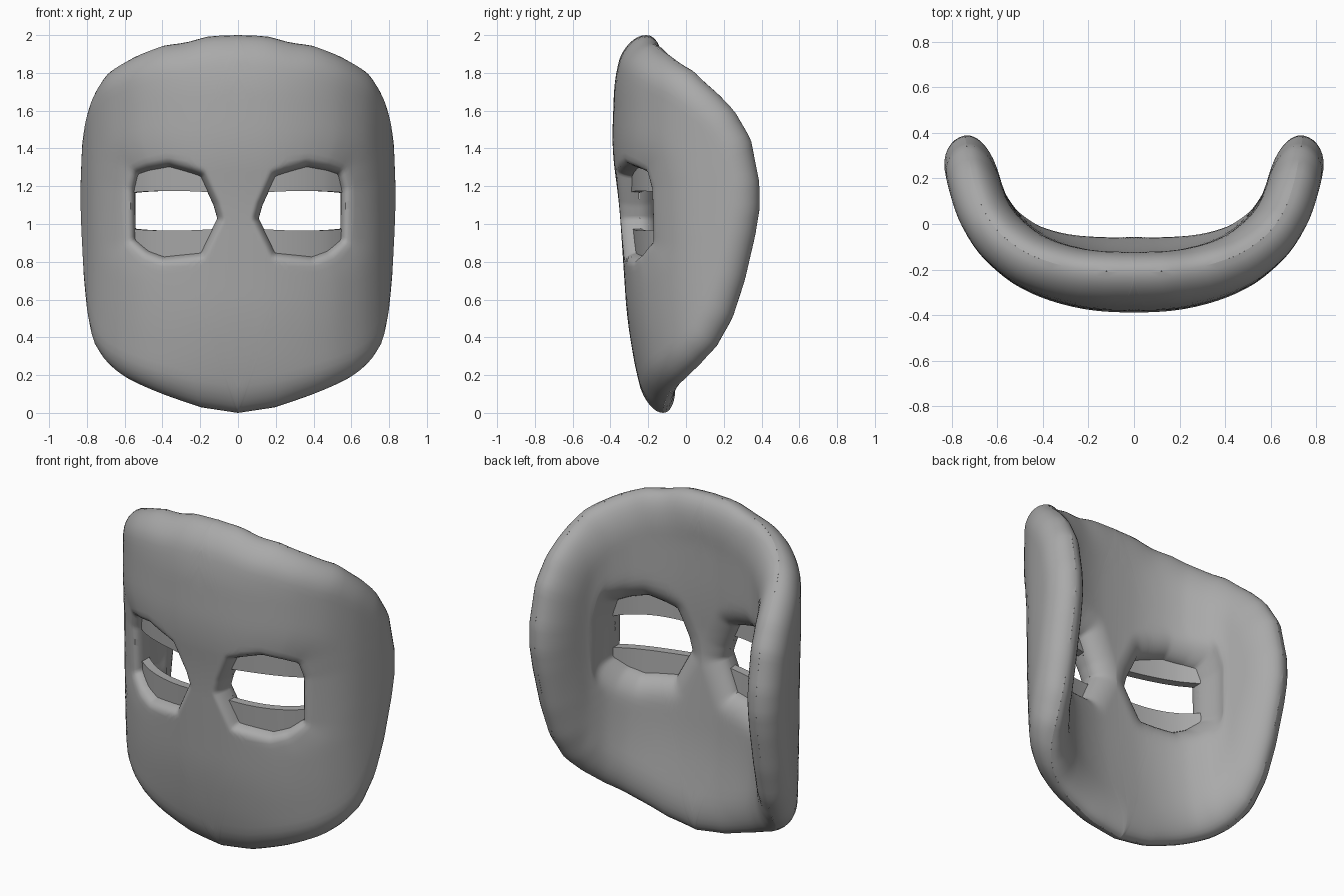
import bpy, bmesh, math
from mathutils import Vector
from mathutils.geometry import intersect_point_line

cube = bpy.data.objects.get("Cube")
if cube:
    bpy.data.objects.remove(cube)

grey = bpy.data.materials.new("matte_grey")
grey.use_nodes = True
colour = (0.4, 0.4, 0.4, 1)
grey.diffuse_color = colour
grey.node_tree.nodes["Principled BSDF"].inputs["Base Color"].default_value = colour

# Horizontal section of the shell's middle layer, one half
SECTION = [Vector(p) for p in ((0, -.265), (.2, -.255), (.4, -.2), (.53, -.12),
                               (.64, .0), (.695, .14), (.725, .28), (.745, .4))]
# Half outline and eye opening, unrolled: distance along the section, height
OUTLINE = [Vector(p) for p in (
    (0, 2), (.15, 1.995), (.28, 1.96), (.4, 1.945), (.56, 1.89), (.75, 1.81), (.9, 1.69),
    (.99, 1.6), (1.08, 1.45), (1.125, 1.22), (1.125, 1.08), (1.1, .94), (1.04, .7), (.97, .5),
    (.87, .34), (.75, .25), (.62, .18), (.41, .1), (.2, .03), (0, 0))]
EYE = [Vector(p) for p in (
    (.11, 1.03), (.13, 1.1), (.2, 1.25), (.26, 1.27), (.37, 1.3), (.49, 1.28), (.56, 1.26),
    (.585, 1.18), (.58, .92), (.49, .86), (.4, .83), (.2, .85), (.14, .97))]
SETBACK = ((0, .15), (.2, .1), (.5, .05), (.8, .03), (1.1, .01), (1.4, 0), (1.8, .01), (2, .06))
THICKNESS = ((0, .09), (.2, .1), (.5, .1), (1.1, .1), (1.4, .13), (1.8, .125), (2, .11))
# Rounding of the outer rim and of the eye rim, on the front and the back face
ROUNDING = {1: (.14, .045), -1: (.22, .13)}


def lerp_table(table, v):
    v = min(max(v, table[0][0]), table[-1][0])
    for (a, p), (b, q) in zip(table, table[1:]):
        if v <= b:
            return p + (q - p) * (v - a) / (b - a)


def smooth_table(table, v):
    return sum(lerp_table(table, v + i * .05) for i in range(-2, 3)) / 5


def along(s):
    """Point at a distance along the section."""
    d = abs(s)
    for i, (a, b) in enumerate(zip(SECTION, SECTION[1:])):
        step = (b - a).length
        if d <= step or i == len(SECTION) - 2:
            p = a.lerp(b, d / step)
            return Vector((math.copysign(p.x, s), p.y))
        d -= step


def middle(s):
    return sum((along(s + i * .04) for i in range(-2, 3)), Vector((0, 0))) / 5


def place(s, z, offset, turn=1):
    """Unrolled position plus offset: straight forward at turn 0, along the normal at 1."""
    p = middle(s)
    t = (middle(s + .03) - middle(s - .03)).normalized()
    out = Vector((0, -1)).lerp(Vector((t.y, -t.x)), turn).normalized() * offset
    back = smooth_table(SETBACK, z) * (1 - .8 * min(s / .85, 1) ** 2)
    return Vector((p.x + out.x, p.y + out.y + back, z))


def edge_distance(p, line):
    best = 9
    for a, b in zip(line, line[1:]):
        f = intersect_point_line(p, a, b)[1]
        best = min(best, (p - a.lerp(b, min(max(f, 0), 1))).length)
    return best


def ray_hit(origin, angle, line):
    d = Vector((math.cos(angle), math.sin(angle)))
    hits = []
    for a, b in zip(line, line[1:]):
        e, w = b - a, a - origin
        det = d.cross(e)
        if abs(det) > 1e-9:
            t, f = w.cross(e) / det, w.cross(d) / det
            if t > 0 and -1e-5 <= f <= 1 + 1e-5:
                hits.append(t)
    return origin + d * min(hits)


def round_off(dist, radius):
    r = min(dist / radius, 1)
    return math.sqrt(max(0, 1 - (1 - r) ** 2))


def finish(name, bm):
    bmesh.ops.remove_doubles(bm, verts=bm.verts, dist=.0001)
    bmesh.ops.recalc_face_normals(bm, faces=bm.faces)
    mesh = bpy.data.meshes.new(name)
    bm.to_mesh(mesh)
    bm.free()
    ob = bpy.data.objects.new(name, mesh)
    bpy.context.collection.objects.link(ob)
    mesh.materials.append(grey)
    mirror = ob.modifiers.new("mirror", "MIRROR")
    mirror.merge_threshold = .0001
    bpy.ops.object.select_all(action="DESELECT")
    ob.select_set(True)
    bpy.context.view_layer.objects.active = ob
    bpy.ops.object.shade_smooth_by_angle(angle=math.radians(50))


# Mask shell: rings lofted from the eye opening to the outline, front and back
centre = Vector((.36, 1.07))
closed_eye, closed_outline = EYE + EYE[:1], OUTLINE + OUTLINE[:1]
angles = [i * math.tau / 120 for i in range(120)]
# Extra rays where the rounded rim meets the centre line
for i in range(10):
    drop = .2 * (i / 9) ** 2
    angles += [math.atan2(z - centre.y, -centre.x) % math.tau for z in (2 - drop, drop)]
angles.sort()
RINGS = 22
bm = bmesh.new()
sheets = {1: [], -1: []}
for angle in angles:
    inner = ray_hit(centre, angle, closed_eye)
    outer = ray_hit(centre, angle, closed_outline)
    rays = {1: [], -1: []}
    for j in range(RINGS + 1):
        p = inner.lerp(outer, .5 - .5 * math.cos(math.pi * j / RINGS))
        if abs(p.x) < 1e-5:
            p.x = 0
        half = smooth_table(THICKNESS, p.y)
        half += (.115 - half) * min(p.x / .75, 1) ** 2
        rim_gap, eye_gap = edge_distance(p, OUTLINE), edge_distance(p, closed_eye)
        for side, (rim, eye) in ROUNDING.items():
            offset = side * half * round_off(rim_gap, rim) * round_off(eye_gap, eye)
            rays[side].append(bm.verts.new(place(p.x, p.y, offset, min(eye_gap / .2, 1))))
    for side in rays:
        sheets[side].append(rays[side])
for rows in sheets.values():
    for a, b in zip(rows, rows[1:] + rows[:1]):
        for j in range(RINGS):
            bm.faces.new((a[j], a[j + 1], b[j + 1], b[j]))
finish("mask_shell", bm)


# Eyelids: thin curved plates set inside the eye openings
def lid(name, free_z, hidden_z):
    bm = bmesh.new()
    loops = []
    for i in range(21):
        u = i / 20
        s = .08 + .53 * u
        bow = math.copysign(.012, hidden_z - free_z) * (2 * u - 1) ** 2
        corners = ((free_z - bow, .04), (hidden_z, .04), (hidden_z, -.01), (free_z - bow, -.01))
        loops.append([bm.verts.new(place(s, z, off)) for z, off in corners])
    for a, b in zip(loops, loops[1:]):
        for k in range(4):
            bm.faces.new((a[k], a[k - 1], b[k - 1], b[k]))
    bm.faces.new(loops[0])
    bm.faces.new(loops[-1])
    finish(name, bm)


lid("upper_eyelids", 1.175, 1.33)
lid("lower_eyelids", .965, .81)
